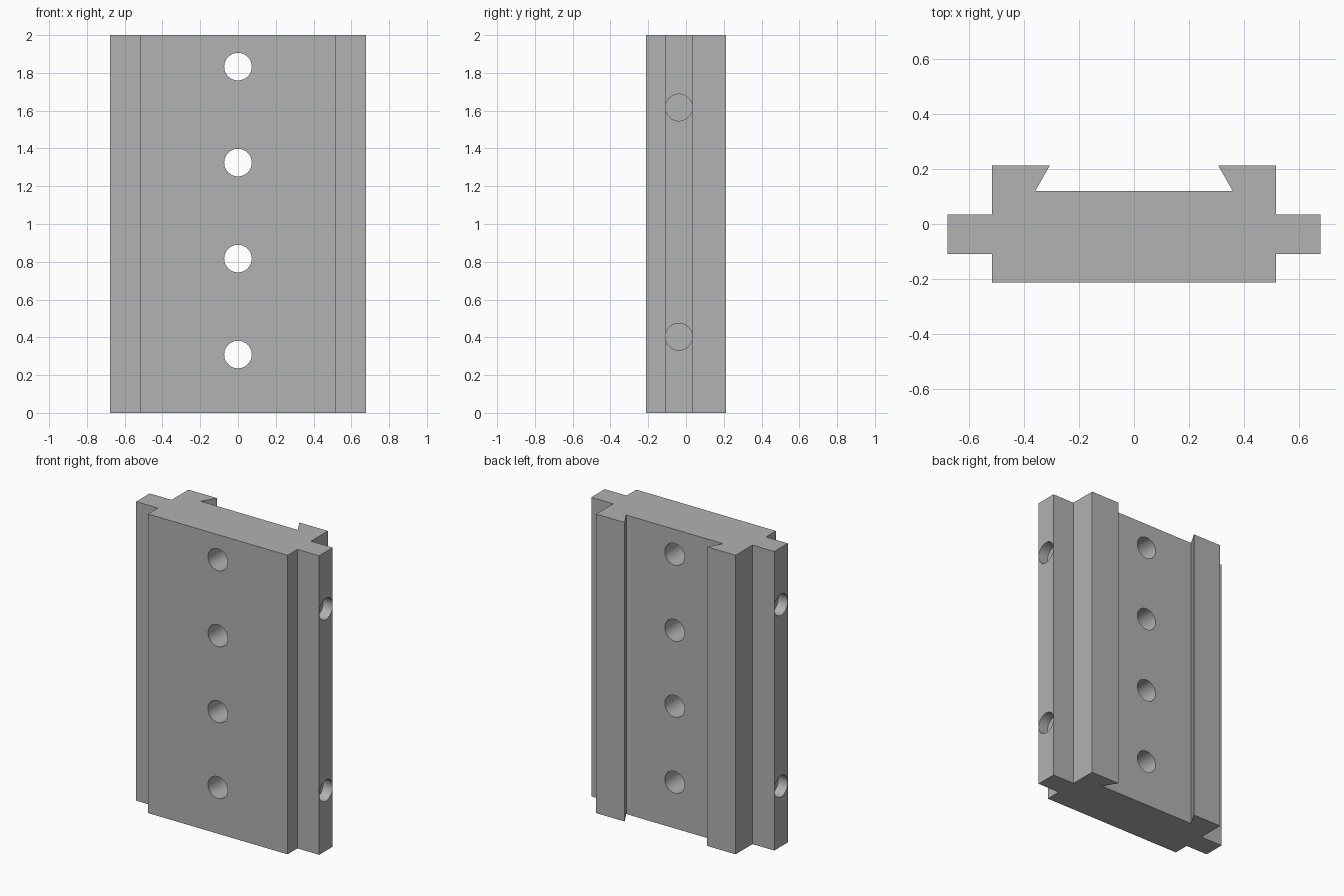
import bpy, bmesh
from math import pi, radians
from mathutils import Matrix

cube = bpy.data.objects.get("Cube")
if cube:
    bpy.data.objects.remove(cube, do_unlink=True)

HEIGHT = 2.0
FLANGE_X = 0.677
HOLE_R = 0.073

grey = bpy.data.materials.new("plain grey")
grey.use_nodes = True
grey.diffuse_color = (0.445, 0.445, 0.445, 1)
grey.node_tree.nodes["Principled BSDF"].inputs["Base Color"].default_value = grey.diffuse_color


def make_object(name, bm):
    bmesh.ops.recalc_face_normals(bm, faces=bm.faces)
    mesh = bpy.data.meshes.new(name)
    bm.to_mesh(mesh)
    bm.free()
    mesh.materials.append(grey)
    obj = bpy.data.objects.new(name, mesh)
    bpy.context.collection.objects.link(obj)
    return obj


def drill(bm, location, axis, length, radius):
    turn = Matrix.Rotation(pi / 2, 4, axis)
    bmesh.ops.create_cone(bm, cap_ends=True, segments=48, radius1=radius,
                          radius2=radius, depth=length,
                          matrix=Matrix.Translation(location) @ turn)


# Slide block: half profile with side tongue and dovetail groove, mirrored
half = [(0.516, -0.213), (0.516, -0.109), (FLANGE_X, -0.109), (FLANGE_X, 0.034),
        (0.516, 0.034), (0.516, 0.213), (0.305, 0.213), (0.358, 0.12)]
outline = half + [(-x, y) for x, y in reversed(half)]
bm = bmesh.new()
base = bm.faces.new([bm.verts.new((x, y, 0)) for x, y in outline])
grown = bmesh.ops.extrude_face_region(bm, geom=[base])["geom"]
bmesh.ops.translate(bm, vec=(0, 0, HEIGHT),
                    verts=[v for v in grown if isinstance(v, bmesh.types.BMVert)])
block = make_object("dovetail_slide_block", bm)

# Holes: a row through the middle, blind pairs in the tongue edges
bm = bmesh.new()
for i in range(4):
    drill(bm, (0, 0, 0.309 + 0.508 * i), 'X', 1.0, HOLE_R)
for side in (-1, 1):
    for z in (0.403, 1.617):
        drill(bm, (side * FLANGE_X, -0.0375, z), 'Y', 0.14, 0.071)
cutter = make_object("hole_cutter", bm)
cutter.hide_render = True

cut = block.modifiers.new("holes", 'BOOLEAN')
cut.operation = 'DIFFERENCE'
cut.solver = 'EXACT'
cut.object = cutter

bpy.ops.object.select_all(action='DESELECT')
block.select_set(True)
bpy.context.view_layer.objects.active = block
bpy.ops.object.modifier_apply(modifier=cut.name)
bpy.data.objects.remove(cutter, do_unlink=True)
bpy.ops.object.shade_smooth_by_angle(angle=radians(30))
